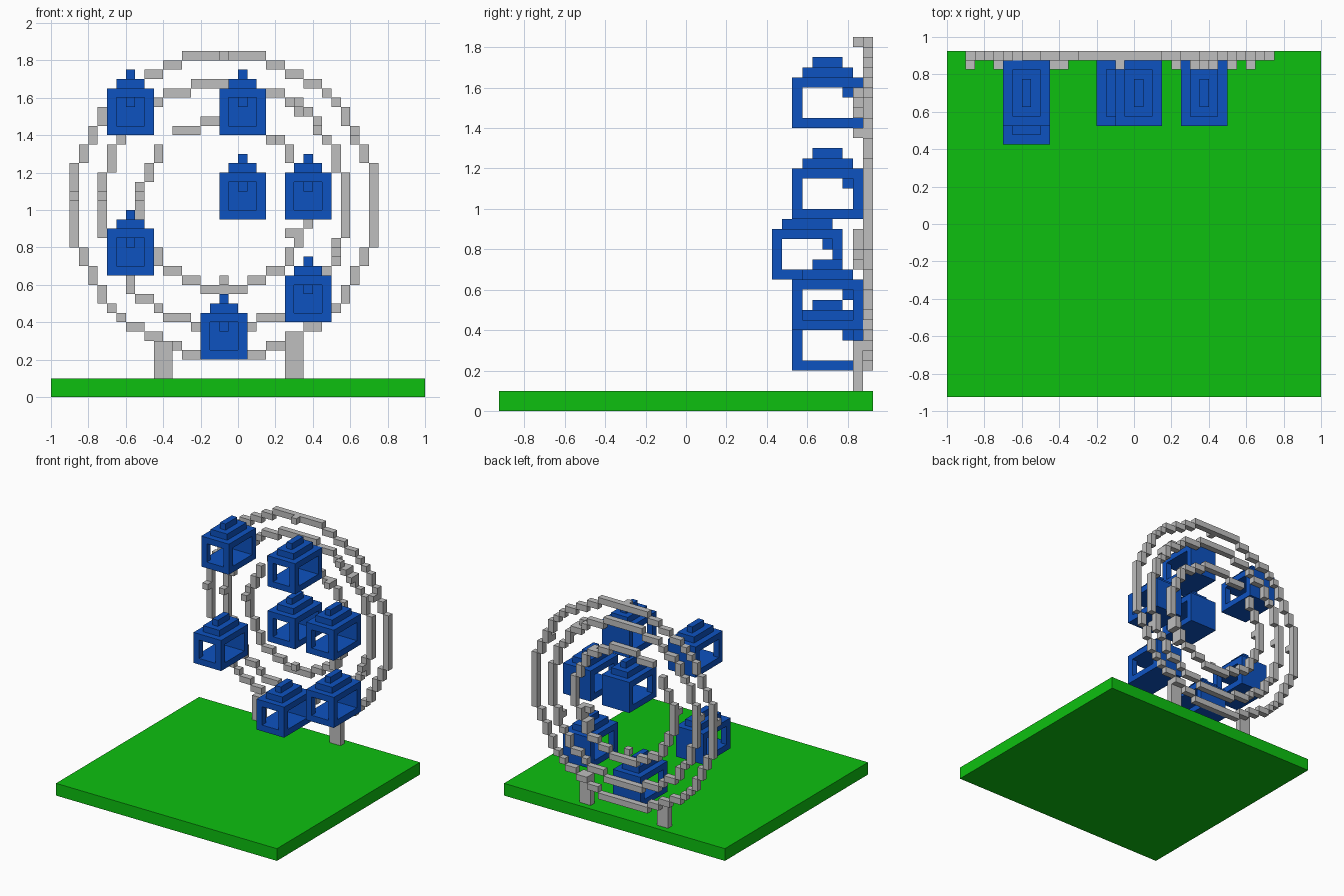
import bpy
import bmesh
import math
from mathutils import Vector

cube = bpy.data.objects.get("Cube")
if cube:
    bpy.data.objects.remove(cube)

UNIT = 0.05                       # edge of one block
ORIGIN = Vector((-1, -0.925, 0))  # corner of the block grid
BACK, FRONT = 36, 35              # the two block layers of the wheel
HUB = (18, 20)                    # column and row of the wheel centre


def material(name, rgb):
    mat = bpy.data.materials.new(name)
    mat.use_nodes = True
    colour = (*rgb, 1)
    mat.diffuse_color = colour
    mat.node_tree.nodes["Principled BSDF"].inputs["Base Color"].default_value = colour
    return mat


GREEN = material("grass green", (0.004, 0.53, 0.005))
GREY = material("steel grey", (0.52, 0.52, 0.52))
BLUE = material("cabin blue", (0.004, 0.085, 0.53))


def box(start, size):
    """All block cells in a box."""
    (x, y, z), (w, d, h) = start, size
    return {(i, j, k) for i in range(x, x + w)
            for j in range(y, y + d) for k in range(z, z + h)}


def build(name, cells, mat):
    """Turn block cells into one outer skin with merged flat faces."""
    bm = bmesh.new()
    verts = {}

    def vert(p):
        key = tuple(p)
        if key not in verts:
            verts[key] = bm.verts.new(ORIGIN + Vector(key) * UNIT)
        return verts[key]

    for cell in cells:
        for axis in range(3):
            for side in (0, 1):
                near = list(cell)
                near[axis] += 2 * side - 1
                if tuple(near) in cells:
                    continue
                u, v = (axis + 1) % 3, (axis + 2) % 3
                loop = []
                for a, b in ((0, 0), (1, 0), (1, 1), (0, 1)):
                    p = list(cell)
                    p[axis] += side
                    p[u] += a
                    p[v] += b
                    loop.append(vert(p))
                bm.faces.new(loop if side else loop[::-1])
    bmesh.ops.dissolve_limit(bm, angle_limit=0.01, verts=bm.verts[:], edges=bm.edges[:])
    mesh = bpy.data.meshes.new(name)
    bm.to_mesh(mesh)
    bm.free()
    mesh.materials.append(mat)
    obj = bpy.data.objects.new(name, mesh)
    bpy.context.collection.objects.link(obj)
    return obj


def ring(radius):
    """Cells of a stepped circle, mirrored into eight octants."""
    cells = set()
    for a in range(int(radius)):
        b = round(math.sqrt(radius * radius - a * a))
        if a > b:
            break
        for dx, dz in ((a, b), (b, a)):
            for sx in (-1, 1):
                for sz in (-1, 1):
                    cells.add((HUB[0] + sx * dx, BACK, HUB[1] + sz * dz))
    return cells


# Ground
build("ground", box((0, 0, 0), (40, 37, 2)), GREEN)

# Wheel rings
build("outer_ring", ring(16.1), GREY)
build("middle_ring", ring(13.1), GREY)
inner = ring(9) - {(12, BACK, 27), (13, BACK, 27)}
build("inner_ring", inner | {(13, BACK, 28)}, GREY)

# Small brackets on the front of the rings
brackets = [(18, 36), (2, 21), (5, 21), (9, 21), (18, 12), (24, 27), (32, 27),
            (28, 29), (27, 30), (26, 31), (30, 15),
            (25, 17), (26, 17), (26, 16), (25, 15), (25, 14)]
build("ring_brackets", {(x, FRONT, z) for x, z in brackets}, GREY)

# Legs
build("right_leg", box((11, FRONT, 2), (2, 1, 4)), GREY)
build("left_leg", box((25, FRONT, 2), (2, 1, 5)), GREY)


def cabin(name, x, y, z):
    cells = box((x, y, z), (5, 7, 5))
    cells -= box((x + 1, y, z + 1), (3, 6, 3))       # room and front opening
    cells -= box((x, y + 1, z + 1), (5, 5, 3))       # side openings
    cells |= box((x + 2, y + 5, z + 3), (1, 1, 1))   # inner hook
    cells |= box((x + 1, y + 1, z + 5), (3, 5, 1))   # roof step
    cells |= box((x + 2, y + 2, z + 6), (1, 3, 1))   # roof ridge
    build(name, cells, BLUE)


# Cabins
cabin("cabin_top_right", 6, 29, 28)
cabin("cabin_top", 18, 29, 28)
cabin("cabin_centre", 18, 29, 19)
cabin("cabin_left", 25, 29, 19)
cabin("cabin_right", 6, 27, 13)
cabin("cabin_lower_left", 25, 29, 8)
cabin("cabin_bottom", 16, 29, 4)
